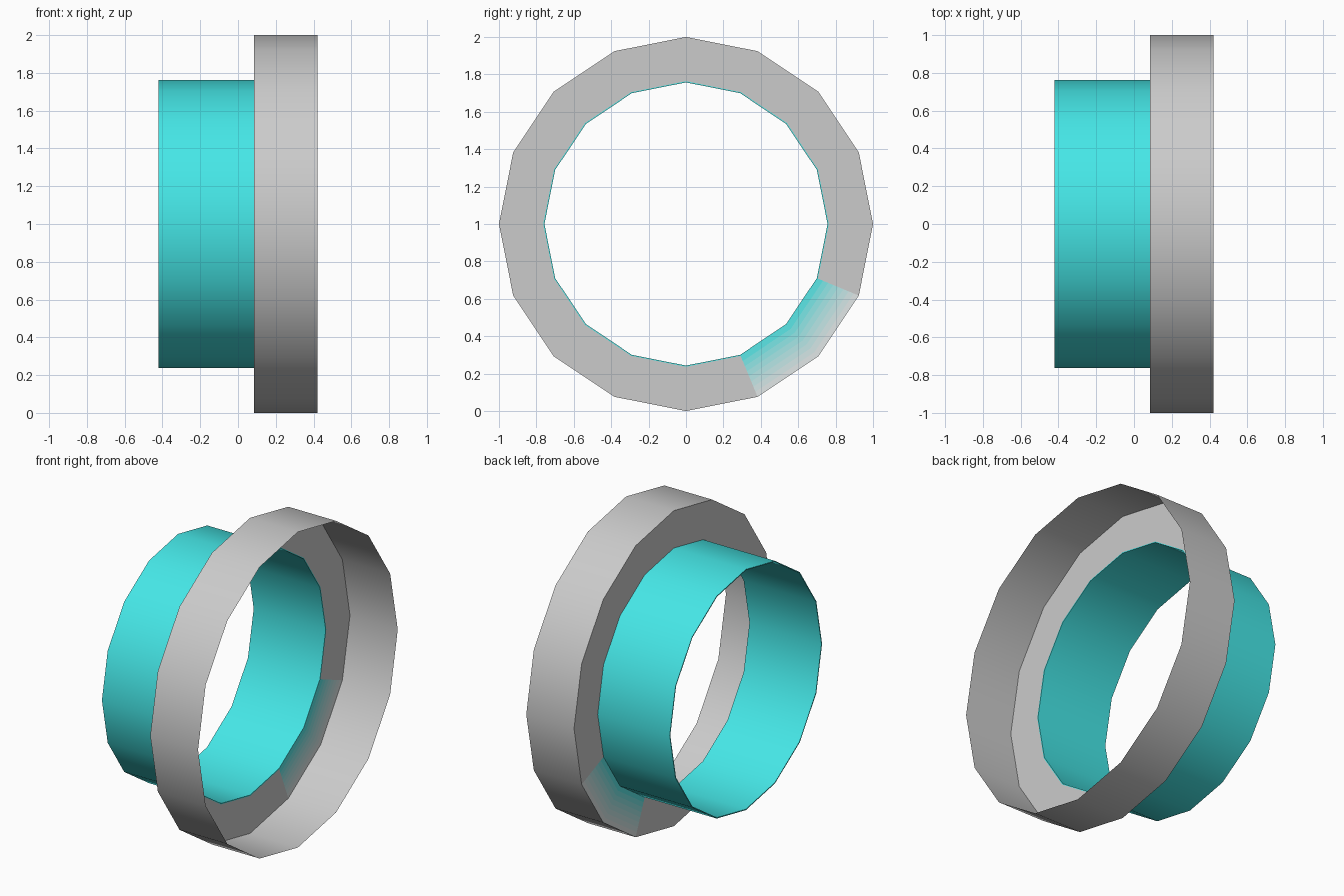
import bpy, bmesh, math

if "Cube" in bpy.data.objects:
    bpy.data.objects.remove(bpy.data.objects["Cube"])

SIDES = 16
R_OUT, R_IN, R_BORE = 1.0, 0.763, 0.757
X_BACK, X_STEP, X_FRONT = -0.42, 0.085, 0.42
GREY, TEAL = (0.8, 0.8, 0.8), (0.06, 0.8, 0.8)


def material(name, rgb):
    m = bpy.data.materials.new(name)
    m.diffuse_color = (*rgb, 1)
    m.use_nodes = True
    m.node_tree.nodes["Principled BSDF"].inputs["Base Color"].default_value = m.diffuse_color
    return m


def revolve(name, profile, closed=False):
    """Spin an (x, radius) profile around the x axis, with its centre at z = 1."""
    bm = bmesh.new()
    rings = []
    for i in range(SIDES):
        a = 2 * math.pi * i / SIDES
        rings.append([bm.verts.new((x, r * math.cos(a), 1 + r * math.sin(a)))
                      for x, r in profile])
    n = len(profile)
    for i in range(SIDES):
        p, q = rings[i], rings[(i + 1) % SIDES]
        for j in range(n if closed else n - 1):
            k = (j + 1) % n
            bm.faces.new((p[j], p[k], q[k], q[j]))
    bmesh.ops.recalc_face_normals(bm, faces=bm.faces)
    me = bpy.data.meshes.new(name)
    bm.to_mesh(me)
    bm.free()
    ob = bpy.data.objects.new(name, me)
    bpy.context.collection.objects.link(ob)
    bpy.ops.object.select_all(action='DESELECT')
    ob.select_set(True)
    bpy.context.view_layer.objects.active = ob
    bpy.ops.object.shade_smooth_by_angle(angle=math.radians(35))
    return ob


# Thin-walled teal sleeve
sleeve = revolve("sleeve", [(X_BACK, R_IN), (X_STEP, R_IN),
                            (X_STEP, R_BORE), (X_BACK, R_BORE)], closed=True)
sleeve.data.materials.append(material("teal", TEAL))

# Grey open rim
revolve("rim", [(X_STEP, R_OUT), (X_FRONT, R_OUT)])

# Recessed flange joining sleeve and rim, in narrow bands for the colour fade
BANDS = 8
radii = [R_IN + (R_OUT - R_IN) * j / BANDS for j in range(BANDS + 1)]
flange = revolve("flange", [(X_STEP, r) for r in radii])
flange.data.materials.append(material("flange_grey", GREY))

# Teal stain on two sectors, fading outwards
for j in range(BANDS):
    t = (j + 0.5) / BANDS
    rgb = [a + (b - a) * t for a, b in zip(TEAL, GREY)]
    flange.data.materials.append(material(f"fade_{j}", rgb))
for sector in (13, 14):
    for j in range(BANDS):
        flange.data.polygons[sector * BANDS + j].material_index = j + 1
